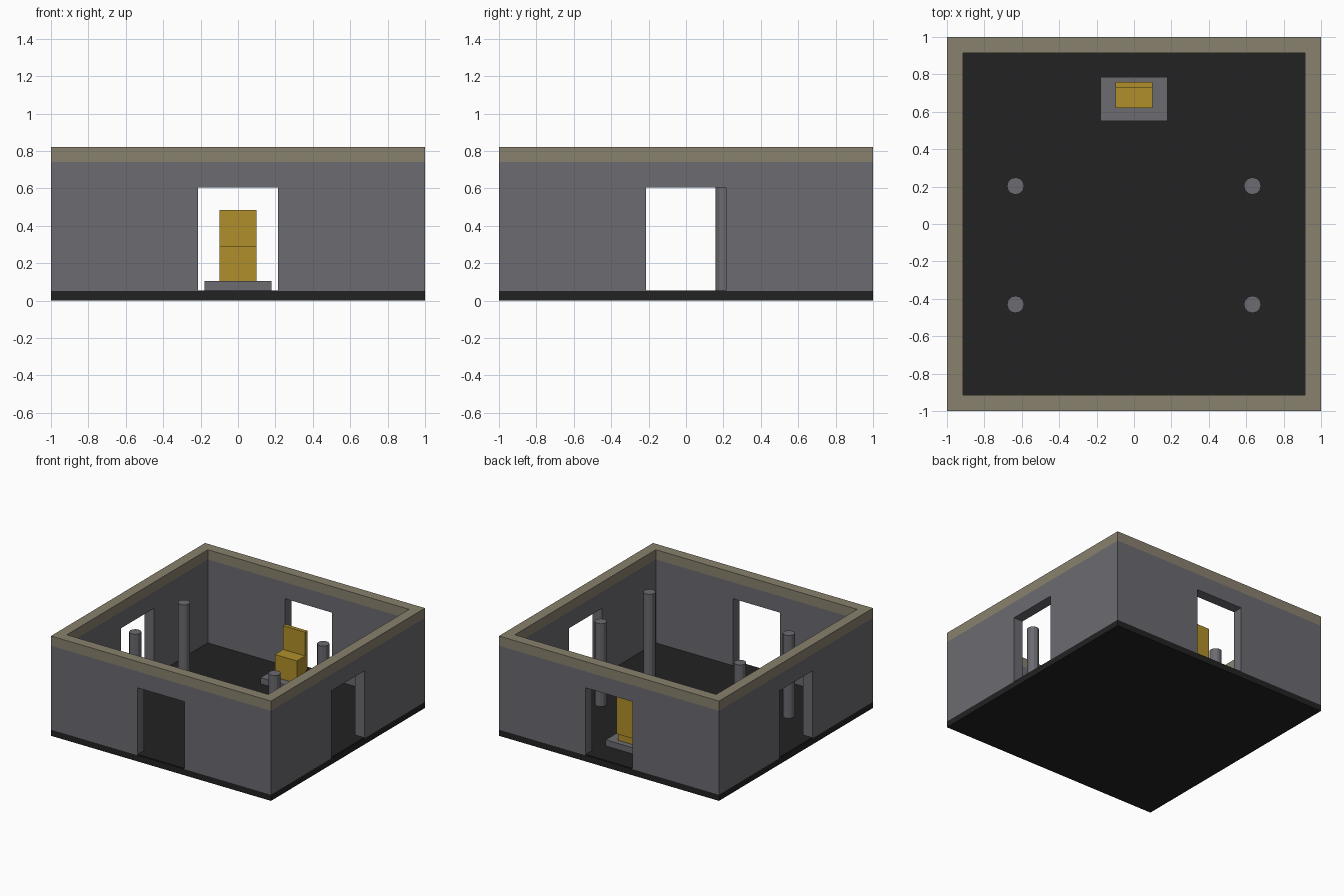
import bpy, bmesh, math
from mathutils import Matrix

if "Cube" in bpy.data.objects:
    bpy.data.objects.remove(bpy.data.objects["Cube"])


def material(name, rgb):
    m = bpy.data.materials.new(name)
    m.diffuse_color = (*rgb, 1)
    m.use_nodes = True
    m.node_tree.nodes["Principled BSDF"].inputs["Base Color"].default_value = m.diffuse_color
    return m


STONE = material("grey stone", (0.147, 0.147, 0.165))
DARK = material("dark floor", (0.016, 0.016, 0.016))
TRIM = material("tan trim", (0.25, 0.22, 0.155))
GOLD = material("gold", (0.434, 0.274, 0.024))


def finish(name, bm, mat):
    bmesh.ops.remove_doubles(bm, verts=bm.verts, dist=0.0001)
    bmesh.ops.recalc_face_normals(bm, faces=bm.faces)
    me = bpy.data.meshes.new(name)
    bm.to_mesh(me)
    bm.free()
    me.materials.append(mat)
    ob = bpy.data.objects.new(name, me)
    bpy.context.collection.objects.link(ob)
    return ob


def box(name, x, y, z, mat):
    bm = bmesh.new()
    size = [b - a for a, b in (x, y, z)]
    mid = [(a + b) / 2 for a, b in (x, y, z)]
    bmesh.ops.create_cube(bm, size=1, matrix=Matrix.Translation(mid) @ Matrix.Diagonal((*size, 1)))
    return finish(name, bm, mat)


def ring(name, outer, inner, profile, mat):
    """Four mitred sides; profile is (x, z), with |x| = 1 meaning the corner."""
    bm = bmesh.new()
    for k in range(4):
        turn = Matrix.Rotation(k * math.pi / 2, 4, 'Z')
        loops = []
        for r in (outer, inner):
            pts = [(x * r if abs(x) == 1 else x, -r, z) for x, z in profile]
            loops.append([bm.verts.new(turn @ Matrix.Translation(p).translation) for p in pts])
            bm.faces.new(loops[-1])
        n = len(profile)
        for i in range(n):
            j = (i + 1) % n
            # leave the mitre itself open so the sides weld together
            if abs(profile[i][0]) == 1 and profile[i][0] == profile[j][0]:
                continue
            bm.faces.new((loops[0][i], loops[0][j], loops[1][j], loops[1][i]))
    return finish(name, bm, mat)


# floor slab with a slightly raised inner floor
box("floor_slab", (-1, 1), (-1, 1), (0, 0.05), DARK)
box("inner_floor", (-0.995, 0.995), (-0.995, 0.995), (0.045, 0.055), DARK)

# walls with a doorway in each side, and the trim on top
d, door_top, wall_top = 0.215, 0.605, 0.74
ring("walls", 1, 0.915,
     [(-1, 0.05), (-d, 0.05), (-d, door_top), (d, door_top),
      (d, 0.05), (1, 0.05), (1, wall_top), (-1, wall_top)], STONE)
ring("wall_trim", 1, 0.915,
     [(-1, wall_top), (1, wall_top), (1, 0.82), (-1, 0.82)], TRIM)

# columns
for x in (-0.633, 0.633):
    for y in (-0.43, 0.203):
        bm = bmesh.new()
        bmesh.ops.create_cone(bm, cap_ends=True, segments=12, radius1=0.046, radius2=0.046,
                              depth=0.685, matrix=Matrix.Translation((x, y, 0.3925)))
        finish("column", bm, STONE)

# throne on its plinth
box("plinth", (-0.18, 0.18), (0.55, 0.787), (0.05, 0.105), STONE)
box("seat", (-0.1, 0.1), (0.62, 0.74), (0.105, 0.29), GOLD)
box("seat_back", (-0.1, 0.1), (0.728, 0.76), (0.165, 0.485), GOLD)
